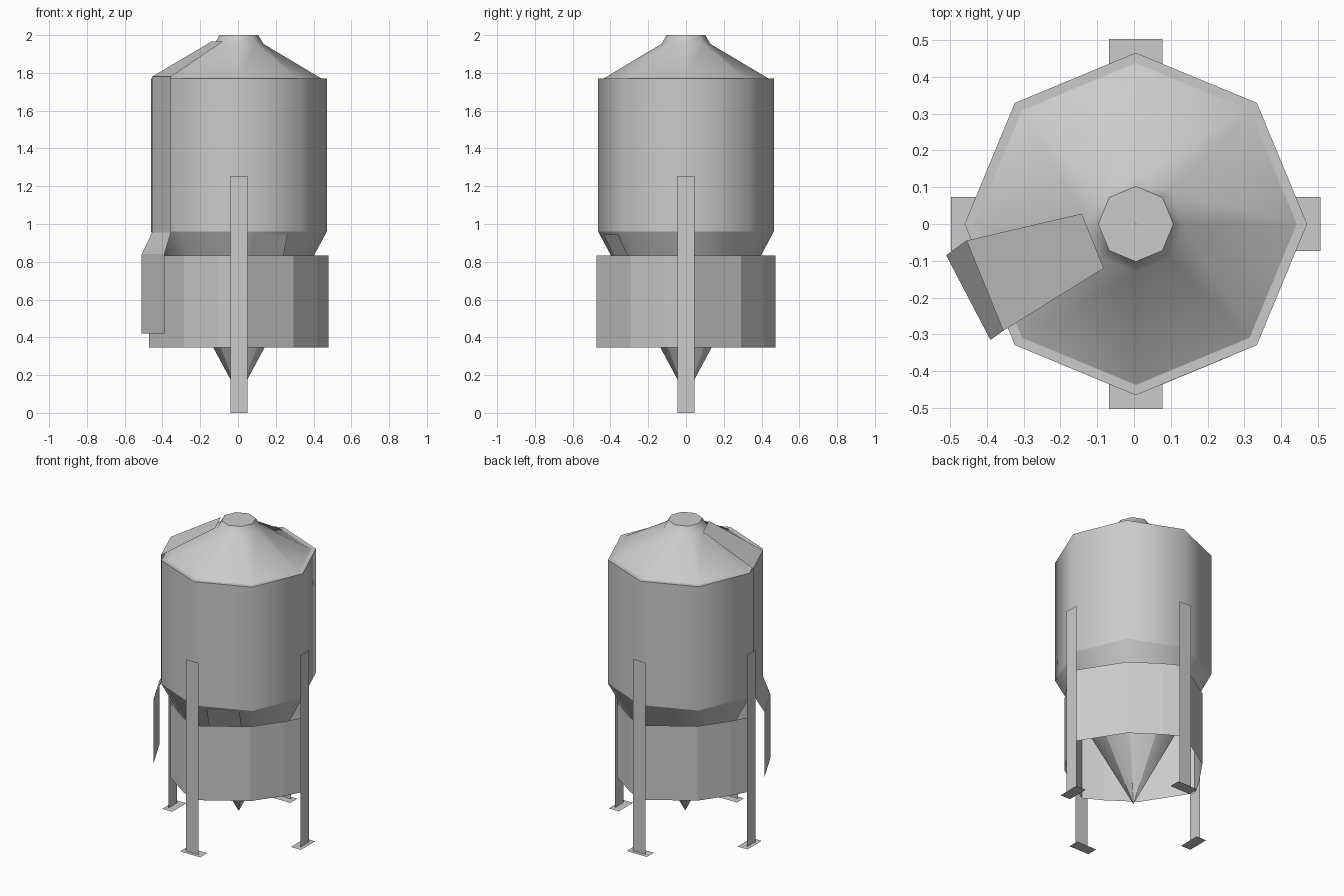
import bpy
from math import cos, sin, pi

if "Cube" in bpy.data.objects:
    bpy.data.objects.remove(bpy.data.objects["Cube"])

CX = 0.005  # silo axis, the chute makes the left side longer


def make(name, verts, faces, smooth=False):
    me = bpy.data.meshes.new(name)
    me.from_pydata(verts, [], faces)
    me.polygons.foreach_set("use_smooth", [smooth] * len(me.polygons))
    me.update()
    ob = bpy.data.objects.new(name, me)
    bpy.context.collection.objects.link(ob)
    return ob


def lathe(name, profile, smooth=True, n=8):
    """Eight-sided shell through (radius, z) points, listed bottom to top."""
    verts = [(CX + r * cos(2 * pi * k / n), r * sin(2 * pi * k / n), z)
             for r, z in profile for k in range(n)]
    faces = [(i * n + k, i * n + (k + 1) % n, (i + 1) * n + (k + 1) % n, (i + 1) * n + k)
             for i in range(len(profile) - 1) for k in range(n)]
    return make(name, verts, faces, smooth)


def turn(p, k):
    """Quarter turns about the silo axis."""
    x, y, z = p
    for _ in range(k):
        x, y = -y, x
    return (x + CX, y, z)


# Silo body: separate shells keep the rings between them crisp
lathe("hopper_cone", [(0.001, 0.095), (0.465, 0.96)])
lathe("tank_wall", [(0.465, 0.96), (0.465, 1.77)])
lathe("tank_rim", [(0.465, 1.77), (0.437, 1.77)], False)
lathe("roof", [(0.437, 1.77), (0.13, 1.953), (0.102, 2.0)])
lathe("roof_cap", [(0.102, 2.0), (0.001, 2.0)], False)

# Open skirt around the hopper, same corner repeated four times
corner = [(0, -0.475), (0.29, -0.29), (0.412, -0.115)]
ring = [turn((x, y, 0), k)[:2] for k in range(4) for x, y in corner]
n = len(ring)
make("skirt", [(x, y, z) for z in (0.345, 0.832) for x, y in ring],
     [(i, (i + 1) % n, n + (i + 1) % n, n + i) for i in range(n)])

# Four flat legs with foot plates
for k, side in enumerate(("front", "right", "back", "left")):
    leg = [(-0.045, -0.478, 0), (0.045, -0.478, 0),
           (0.045, -0.478, 1.255), (-0.045, -0.478, 1.255)]
    foot = [(-0.073, -0.502, 0), (0.073, -0.502, 0),
            (0.073, -0.43, 0), (-0.073, -0.43, 0)]
    make(side + "_leg", [turn(p, k) for p in leg], [(0, 1, 2, 3)])
    make(side + "_foot", [turn(p, k) for p in foot], [(0, 1, 2, 3)])

# Hatch plate lying on the hopper face
a = -3 * pi / 8
hatch = []
for z, w in ((0.945, (-0.1, 0.1)), (0.65, (0.1, -0.1))):
    d = (z - 0.095) * 0.5376 * cos(pi / 8) + 0.008
    hatch += [(CX + d * cos(a) - t * sin(a), d * sin(a) + t * cos(a), z) for t in w]
make("hopper_hatch", hatch, [(3, 2, 1, 0)])

# Ribbon chute running down from the roof
rail_a = [(-0.142, 0.028, 1.965), (-0.455, -0.045, 1.78), (-0.455, -0.045, 0.955),
          (-0.51, -0.085, 0.84), (-0.51, -0.085, 0.42)]
rail_b = [(-0.082, -0.12, 1.965), (-0.355, -0.29, 1.78), (-0.355, -0.29, 0.955),
          (-0.39, -0.315, 0.84), (-0.39, -0.315, 0.42)]
make("chute", rail_a + rail_b, [(i, i + 1, i + 6, i + 5) for i in range(4)])
